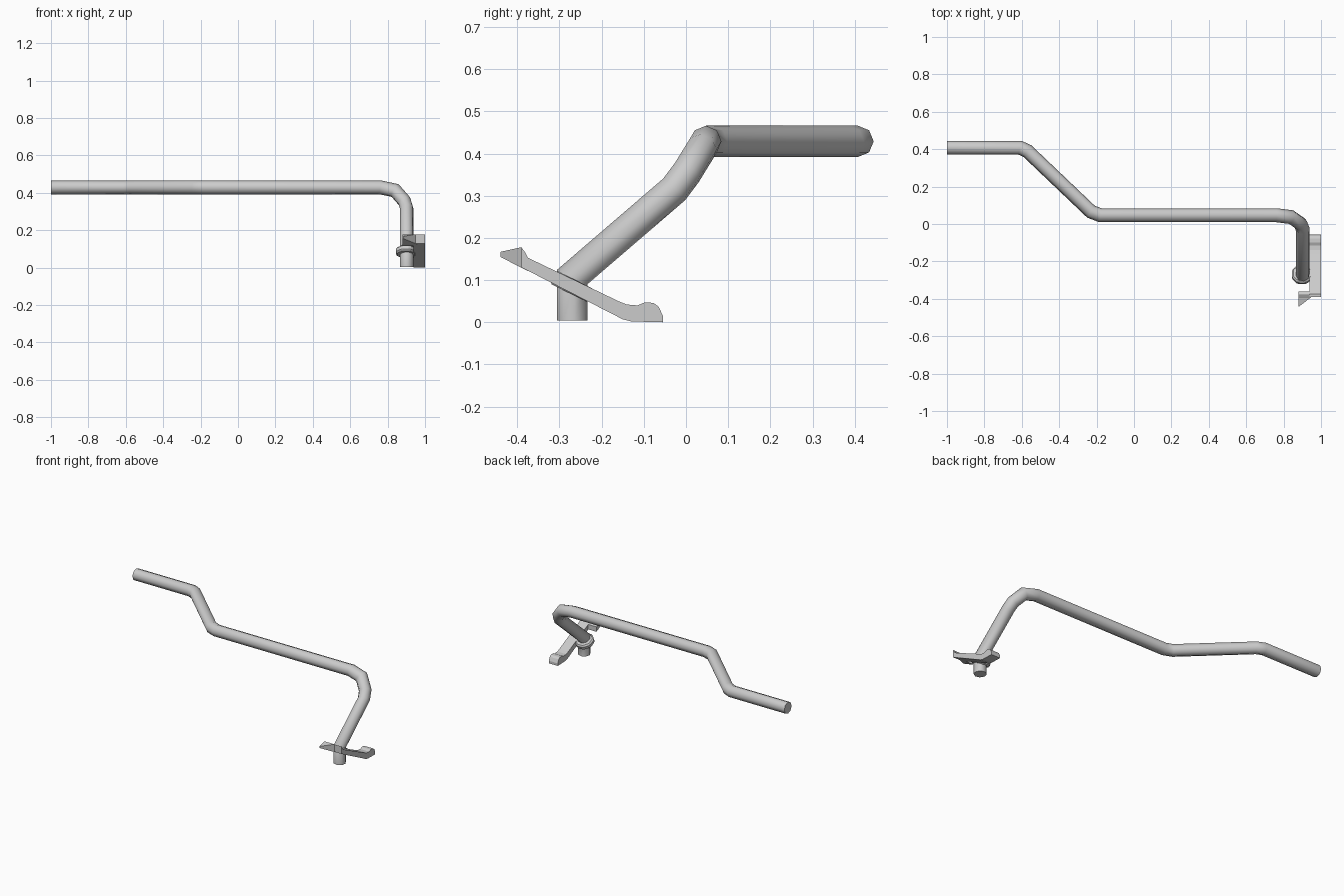
import bpy, bmesh, math
from mathutils import Vector, Matrix

if "Cube" in bpy.data.objects:
    bpy.data.objects.remove(bpy.data.objects["Cube"])


def make_object(name, bm):
    bmesh.ops.recalc_face_normals(bm, faces=bm.faces)
    mesh = bpy.data.meshes.new(name)
    bm.to_mesh(mesh)
    bm.free()
    ob = bpy.data.objects.new(name, mesh)
    bpy.context.collection.objects.link(ob)
    return ob


def smooth(ob, angle):
    bpy.ops.object.select_all(action='DESELECT')
    ob.select_set(True)
    bpy.context.view_layer.objects.active = ob
    bpy.ops.object.shade_smooth_by_angle(angle=math.radians(angle))


def tube(name, path, radius, sides=8):
    """Sweep a polygon along a path, mitred at every corner."""
    pts = [Vector(p) for p in path]
    dirs = [(b - a).normalized() for a, b in zip(pts, pts[1:])]
    bm = bmesh.new()
    ring = [pts[0] + Vector((0, math.cos(a), math.sin(a))) * radius
            for a in (2 * math.pi * i / sides for i in range(sides))]
    rows = [[bm.verts.new(p) for p in ring]]
    for i in range(1, len(pts)):
        d = dirs[i - 1]
        n = d + dirs[i] if i < len(dirs) else d
        ring = [p + d * ((pts[i] - p).dot(n) / d.dot(n)) for p in ring]
        rows.append([bm.verts.new(p) for p in ring])
    for r0, r1 in zip(rows, rows[1:]):
        for i in range(sides):
            j = (i + 1) % sides
            bm.faces.new((r0[i], r0[j], r1[j], r1[i]))
    bm.faces.new(rows[0])
    bm.faces.new(rows[-1])
    return make_object(name, bm)


def side_profile(name, outline, x_in, x_out):
    """Extrude a y-z outline along x; each side may vary with y."""
    bm = bmesh.new()
    a = [bm.verts.new((x_in(y), y, z)) for y, z in outline]
    b = [bm.verts.new((x_out(y), y, z)) for y, z in outline]
    bm.faces.new(a)
    bm.faces.new(b)
    for i in range(len(outline)):
        j = (i + 1) % len(outline)
        bm.faces.new((a[i], a[j], b[j], b[i]))
    return make_object(name, bm)


# Bent pipe
pipe = tube("bent_pipe", [
    (-1, .408, .429), (-.61, .408, .429), (-.57, .39, .429),
    (-.23, .066, .429), (-.18, .047, .429), (.76, .047, .429),
    (.84, .037, .412), (.89, .002, .355), (.902, -.028, .315),
    (.902, -.27, .107), (.902, -.27, .004)], .037)
smooth(pipe, 50)

# Sloping bracket with a rounded toe
bracket = side_profile("bracket", [
    (-.39, .13), (-.15, .007), (-.13, .002), (-.055, 0), (-.055, .016),
    (-.065, .037), (-.077, .046), (-.098, .047), (-.115, .04),
    (-.14, .042), (-.16, .05), (-.375, .153), (-.381, .165), (-.39, .177)],
    lambda y: .937, lambda y: 1)

# Bracket tail tapering inward to a point
tail = side_profile("bracket_tail", [
    (-.36, .115), (-.39, .129), (-.44, .155), (-.44, .167),
    (-.39, .178), (-.38, .155), (-.36, .146)],
    lambda y: .88, lambda y: min(.97, .884 + (y + .44) * 1.3))

# Tilted collar clamping the foot of the pipe to the bracket
bm = bmesh.new()
bmesh.ops.create_cone(bm, cap_ends=True, segments=8, radius1=.058, radius2=.058, depth=.034)
bmesh.ops.rotate(bm, verts=bm.verts, matrix=Matrix.Rotation(math.radians(22.5), 3, 'Z'))
bmesh.ops.rotate(bm, verts=bm.verts, matrix=Matrix.Rotation(math.radians(-26), 3, 'X'))
bmesh.ops.translate(bm, verts=bm.verts, vec=(.898, -.27, .085))
collar = make_object("collar", bm)
bev = collar.modifiers.new("soft_edges", 'BEVEL')
bev.width = .008
bev.segments = 1
